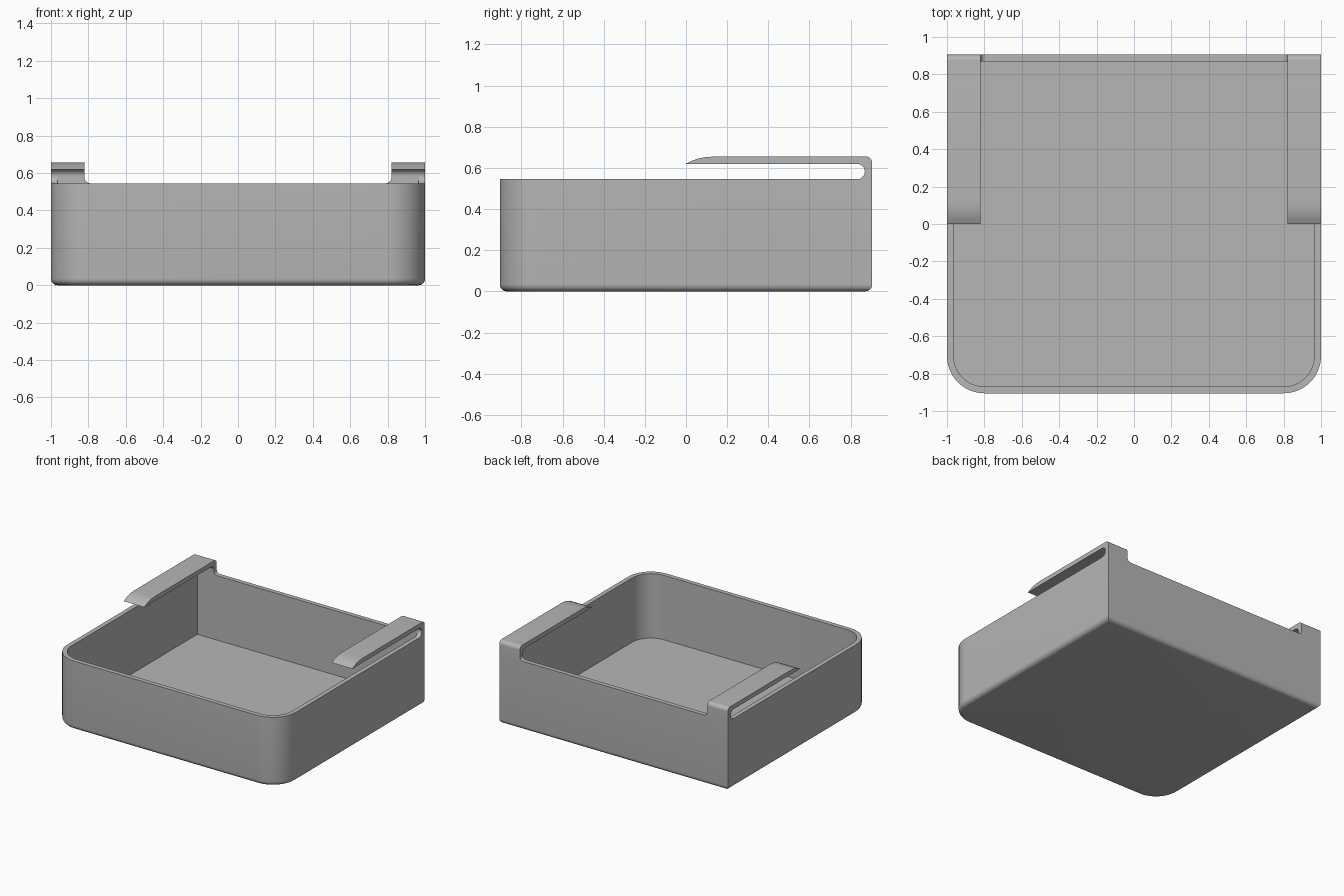
import bpy, bmesh
from math import sin, cos, pi

cube = bpy.data.objects.get("Cube")
if cube:
    bpy.data.objects.remove(cube, do_unlink=True)

HALF_X, HALF_Y = 1.0, 0.905
WALL, RIM, TOP = 0.036, 0.545, 0.655
SLOT_TOP = 0.62
HOOK_IN = 0.82
FILLET = 0.03

grey = bpy.data.materials.new("plain grey")
grey.use_nodes = True
colour = (0.47, 0.47, 0.47, 1)
grey.diffuse_color = colour
grey.node_tree.nodes["Principled BSDF"].inputs["Base Color"].default_value = colour


def finish(name, bm):
    bmesh.ops.recalc_face_normals(bm, faces=bm.faces)
    mesh = bpy.data.meshes.new(name)
    bm.to_mesh(mesh)
    bm.free()
    mesh.materials.append(grey)
    obj = bpy.data.objects.new(name, mesh)
    bpy.context.collection.objects.link(obj)
    bpy.ops.object.select_all(action="DESELECT")
    obj.select_set(True)
    bpy.context.view_layer.objects.active = obj
    bpy.ops.object.shade_smooth_by_angle(angle=pi / 6)
    return obj


def arc(cx, cy, r, start, end, steps=10):
    angles = [start + (end - start) * i / steps for i in range(steps + 1)]
    return [(cx + r * cos(a), cy + r * sin(a)) for a in angles]


def prism(name, points, place, near, far):
    """Extrude a 2D profile; place(u, v, w) turns it into 3D."""
    bm = bmesh.new()
    a, b = ([bm.verts.new(place(u, v, w)) for u, v in points] for w in (near, far))
    n = len(points)
    bm.faces.new(a)
    bm.faces.new(b)
    for i in range(n):
        j = (i + 1) % n
        bm.faces.new((a[i], a[j], b[j], b[i]))
    return finish(name, bm)


# Open tray: outlines with round front corners and square back corners
def outline(inset):
    x, y, r = HALF_X - inset, HALF_Y - inset, 0.2 - inset
    return ([(x, y), (-x, y)]
            + arc(-x + r, -y + r, r, pi, 1.5 * pi, 16)
            + arc(x - r, -y + r, r, 1.5 * pi, 2 * pi, 16))


edge = 0.035
levels = [(edge - edge * sin(t), edge - edge * cos(t))
          for t in (pi / 2 * i / 6 for i in range(7))]
levels += [(0, RIM), (WALL, RIM), (WALL, WALL)]
bm = bmesh.new()
rings = [[bm.verts.new((x, y, z)) for x, y in outline(d)] for d, z in levels]
for low, high in zip(rings, rings[1:]):
    for i in range(len(low)):
        j = (i + 1) % len(low)
        bm.faces.new((low[i], low[j], high[j], high[i]))
bm.faces.new(rings[0])
bm.faces.new(rings[-1])
finish("tray", bm)

# Hook side profile in y and z
slot_r = (SLOT_TOP - RIM) / 2
slot_end = HALF_Y - WALL
hook = [(0, SLOT_TOP), (0.03, 0.635), (0.06, 0.646), (0.09, 0.652), (0.13, TOP)]
hook += arc(HALF_Y - FILLET, TOP - FILLET, FILLET, pi / 2, 0)
hook += [(HALF_Y, RIM), (slot_end, RIM)]
hook += arc(slot_end - slot_r, RIM + slot_r, slot_r, 0, pi / 2)

# Lower half of the rounded slot end, on top of the side wall
slot_fill = [(slot_end, RIM)] + arc(slot_end - slot_r, RIM + slot_r, slot_r, -pi / 2, 0)

# Fillet from the hook's inner side down to the back rim, in x and z
rim_fill = [(HOOK_IN, RIM)] + arc(HOOK_IN - FILLET, RIM + FILLET, FILLET, -pi / 2, 0)

for side, s in (("left", 1), ("right", -1)):
    def across(u, v, w, s=s):
        return (s * w, u, v)

    def along(u, v, w, s=s):
        return (s * u, w, v)

    prism(side + "_hook", hook, across, HOOK_IN, HALF_X)
    prism(side + "_slot_fillet", slot_fill, across, HALF_X - WALL, HALF_X)
    prism(side + "_rim_fillet", rim_fill, along, slot_end, HALF_Y)
